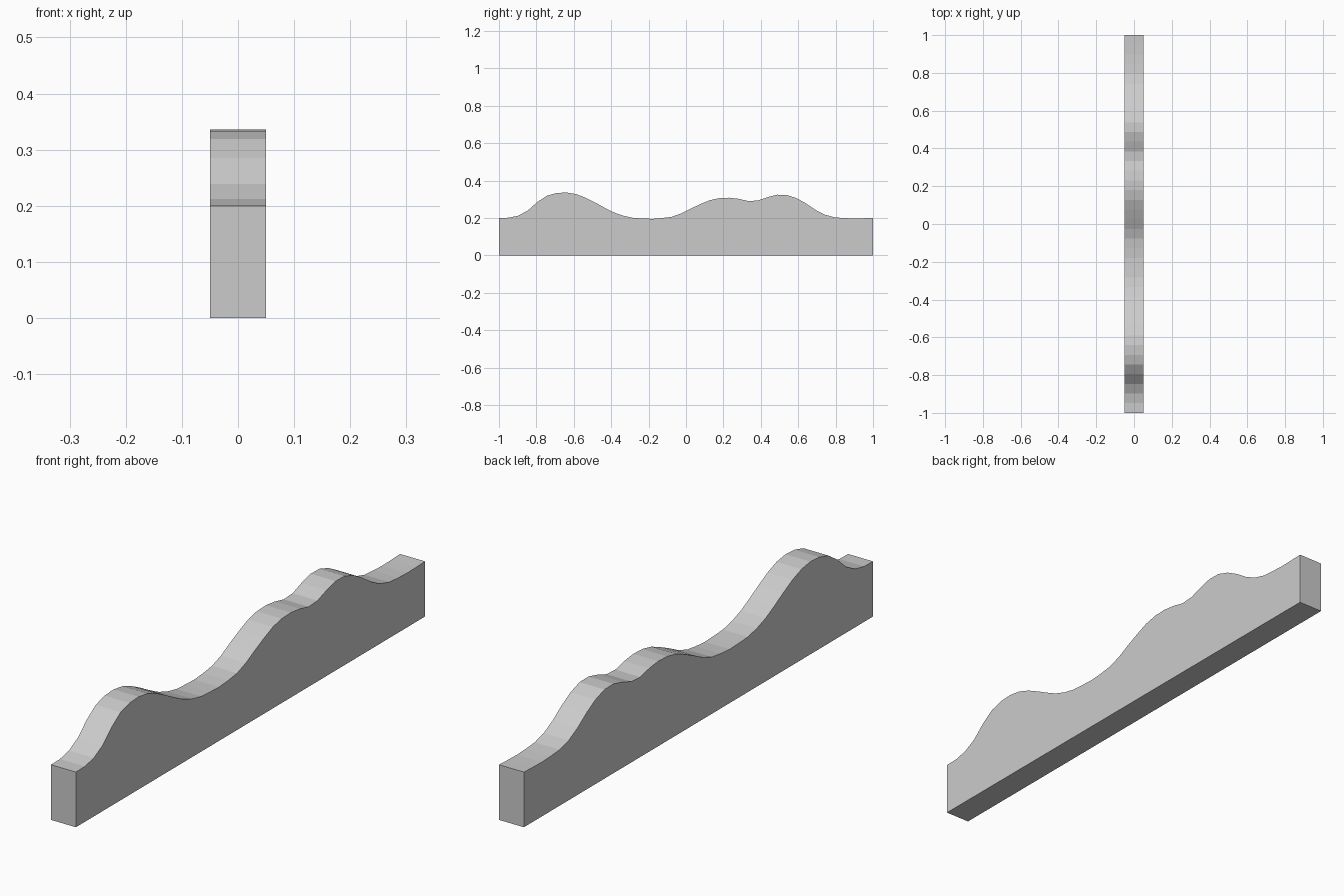
import bpy, bmesh

if "Cube" in bpy.data.objects:
    bpy.data.objects.remove(bpy.data.objects["Cube"])

# Height of the wavy top edge, evenly spaced from y = -1 to y = 1
HEIGHTS = [0.200, 0.201, 0.212, 0.239, 0.285, 0.319, 0.333, 0.336, 0.328, 0.309,
           0.283, 0.255, 0.229, 0.211, 0.200, 0.197, 0.195, 0.199, 0.206, 0.224,
           0.250, 0.274, 0.295, 0.306, 0.308, 0.302, 0.290, 0.293, 0.311, 0.324,
           0.323, 0.306, 0.278, 0.243, 0.217, 0.203, 0.199, 0.197, 0.198, 0.200]
HALF_WIDTH = 0.05

# Side profile: flat base plus wavy top edge
step = 2 / (len(HEIGHTS) - 1)
profile = [(-1, 0)] + [(-1 + i * step, h) for i, h in enumerate(HEIGHTS)] + [(1, 0)]

# Extrude the profile across the width
bm = bmesh.new()
side = bm.faces.new([bm.verts.new((-HALF_WIDTH, y, z)) for y, z in profile])
extruded = bmesh.ops.extrude_face_region(bm, geom=[side], use_keep_orig=True)
moved = [v for v in extruded["geom"] if isinstance(v, bmesh.types.BMVert)]
bmesh.ops.translate(bm, verts=moved, vec=(2 * HALF_WIDTH, 0, 0))
bmesh.ops.recalc_face_normals(bm, faces=bm.faces)

# Wavy-topped board, flat shaded
mesh = bpy.data.meshes.new("wavy_board")
bm.to_mesh(mesh)
bm.free()
board = bpy.data.objects.new("wavy_board", mesh)
bpy.context.collection.objects.link(board)
